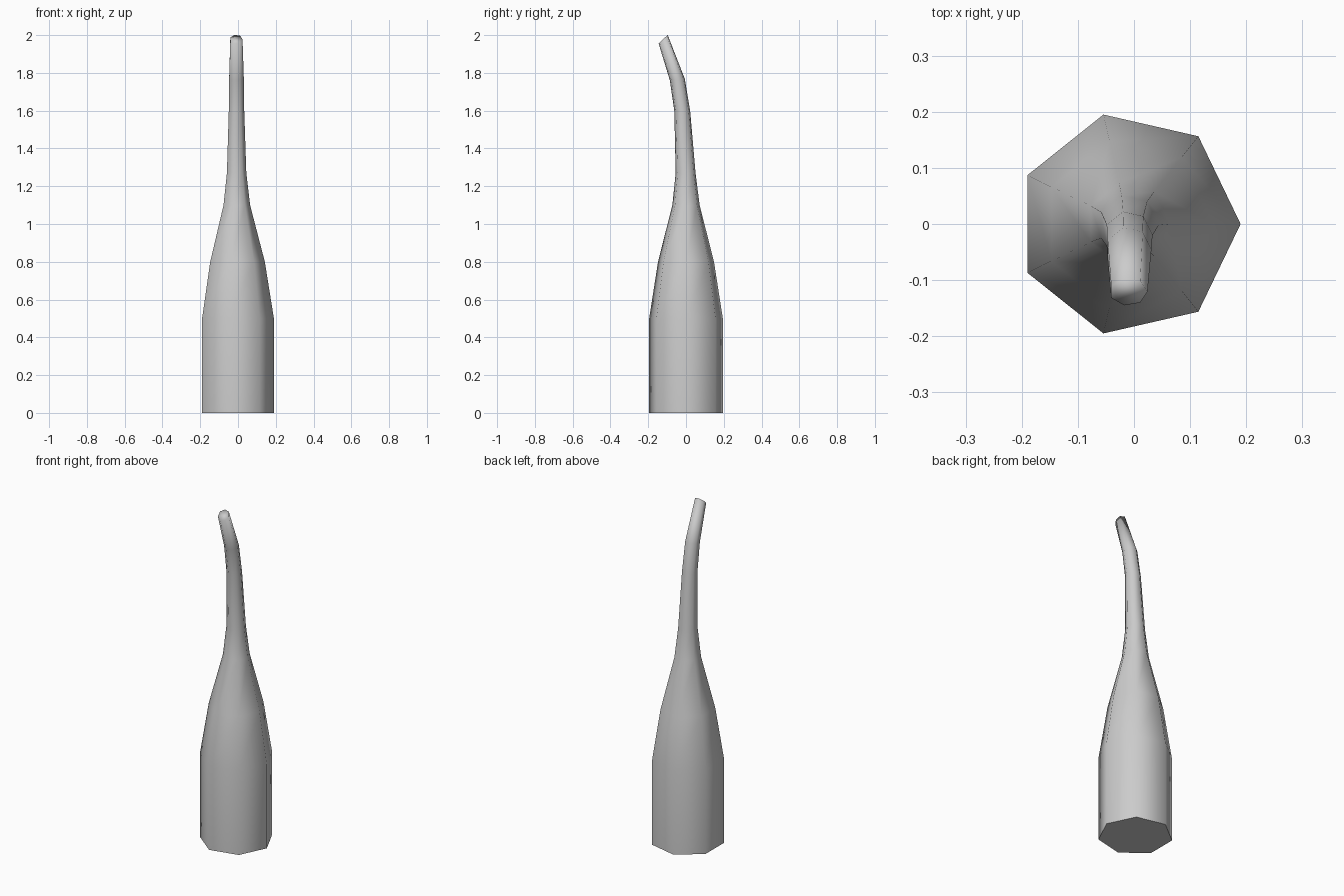
import bpy
import bmesh
import math

cube = bpy.data.objects.get("Cube")
if cube:
    bpy.data.objects.remove(cube, do_unlink=True)

SIDES = 7
CENTRE_X = -0.01

# Stations up the body: centre y, centre z, radius, forward tilt in degrees
STATIONS = [
    (0.0, 0.0, 0.2, 0),
    (0.0, 0.5, 0.2, 0),
    (0.0, 0.8, 0.152, 0),
    (0.0, 1.1, 0.074, 0),
    (-0.002, 1.27, 0.054, 0),
    (-0.02, 1.6, 0.043, 0),
    (-0.046, 1.765, 0.041, 4),
    (-0.121, 1.978, 0.034, 44),
]


def add_ring(bm, y, z, radius, tilt):
    """Add one seven-sided ring, tilted about the x axis."""
    t = math.radians(tilt)
    ring = []
    for i in range(SIDES):
        a = math.tau * i / SIDES
        across = radius * math.sin(a)
        ring.append(bm.verts.new((CENTRE_X + radius * math.cos(a),
                                  y + across * math.cos(t),
                                  z + across * math.sin(t))))
    return ring


grey = bpy.data.materials.new("plain_grey")
grey.use_nodes = True
colour = (0.6, 0.6, 0.6, 1)
grey.diffuse_color = colour
grey.node_tree.nodes["Principled BSDF"].inputs["Base Color"].default_value = colour

# Bottle-like body drawn out into a bent neck
bm = bmesh.new()
rings = [add_ring(bm, *s) for s in STATIONS]
for low, high in zip(rings, rings[1:]):
    for i in range(SIDES):
        j = (i + 1) % SIDES
        bm.faces.new((low[i], low[j], high[j], high[i]))

# Closed tip and flat base
bm.faces.new(rings[-1])
base = bm.faces.new(rings[0][::-1])
for face in bm.faces:
    face.smooth = face is not base
for edge in base.edges:
    edge.smooth = False
bmesh.ops.recalc_face_normals(bm, faces=bm.faces)

mesh = bpy.data.meshes.new("curved_neck_body")
bm.to_mesh(mesh)
bm.free()
mesh.materials.append(grey)
body = bpy.data.objects.new("curved_neck_body", mesh)
bpy.context.collection.objects.link(body)
